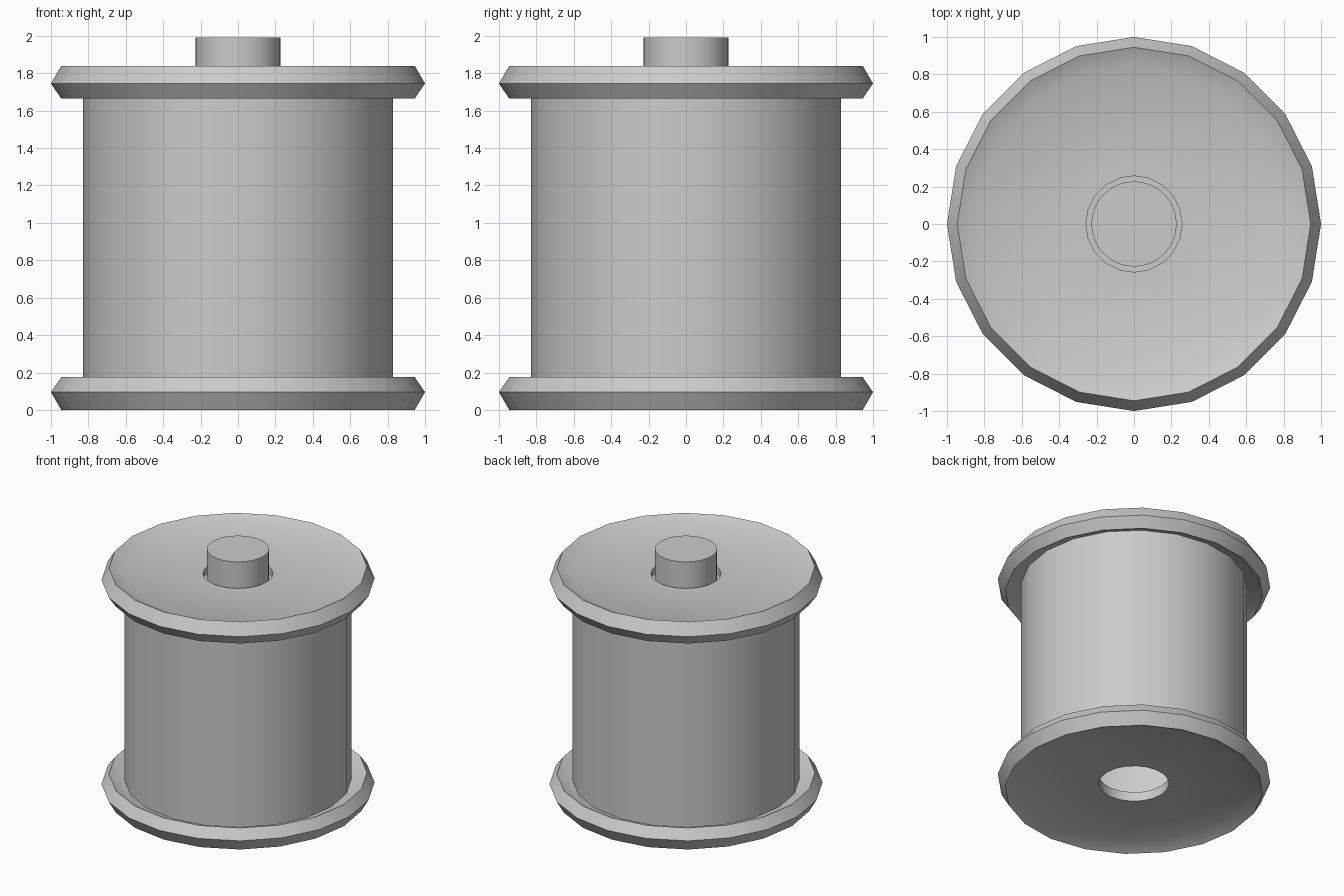
import bpy, bmesh
from math import cos, sin, tau

if "Cube" in bpy.data.objects:
    bpy.data.objects.remove(bpy.data.objects["Cube"])


def lathe(name, profile, sides, closed=False, caps=()):
    """Revolve (radius, z) points about z; caps lists profile indices to fill."""
    bm = bmesh.new()
    rings = [[bm.verts.new((r * cos(tau * i / sides), r * sin(tau * i / sides), z))
              for i in range(sides)] for r, z in profile]
    pairs = list(zip(rings, rings[1:]))
    if closed:
        pairs.append((rings[-1], rings[0]))
    for a, b in pairs:
        for i in range(sides):
            j = (i + 1) % sides
            bm.faces.new((a[i], a[j], b[j], b[i]))
    for c in caps:
        bm.faces.new(rings[c])
    bmesh.ops.recalc_face_normals(bm, faces=bm.faces)
    mesh = bpy.data.meshes.new(name)
    bm.to_mesh(mesh)
    bm.free()
    obj = bpy.data.objects.new(name, mesh)
    bpy.context.collection.objects.link(obj)
    bpy.ops.object.select_all(action='DESELECT')
    obj.select_set(True)
    bpy.context.view_layer.objects.active = obj
    bpy.ops.object.shade_smooth_by_angle(angle=0.6)
    return obj


# End flanges: bevelled rim, recessed disc and centre hole
flange = [(0.257, 0.05), (0.84, 0.05), (0.945, 0.0), (1.0, 0.095),
          (0.945, 0.175), (0.84, 0.125), (0.257, 0.125)]
lathe("bottom_flange", flange, 20, closed=True)
lathe("top_flange", [(r, 1.84 - z) for r, z in flange], 20, closed=True)

# Hollow drum between the flanges, closed under the top flange
lathe("drum", [(0.815, 0.125), (0.83, 0.125), (0.83, 1.73), (0.815, 1.715)],
      20, closed=True)
lathe("drum_lid", [(0.82, 1.715), (0.82, 1.735)], 20, caps=(0, 1))

# Centre pin standing out of the top
lathe("pin", [(0.228, 1.73), (0.228, 1.99)], 32, caps=(0, 1))
